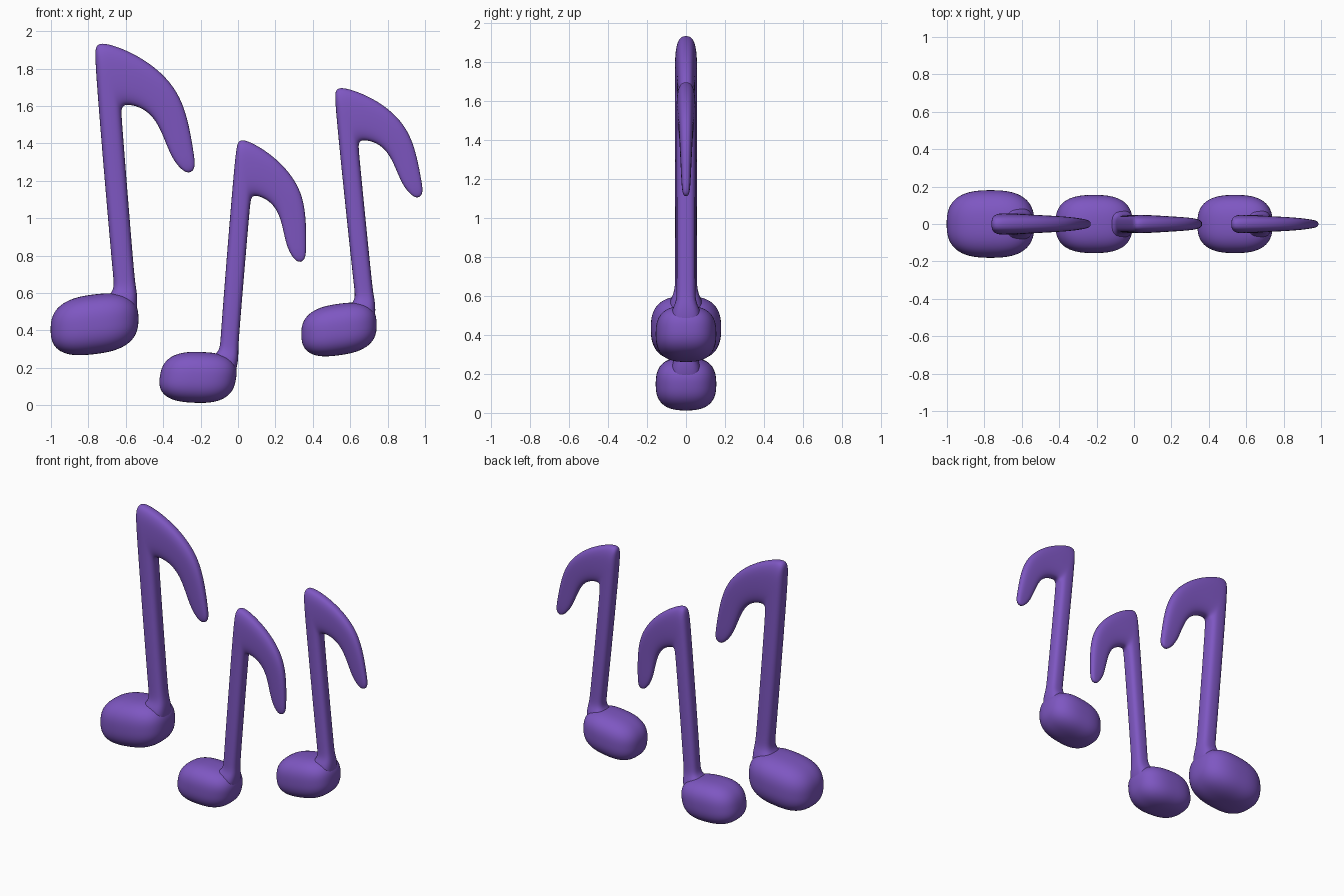
import bpy, bmesh, math
from mathutils import Matrix, Vector

if "Cube" in bpy.data.objects:
    bpy.data.objects.remove(bpy.data.objects["Cube"])

purple = bpy.data.materials.new("purple")
purple.diffuse_color = (0.209, 0.095, 0.539, 1)
purple.use_nodes = True
purple.node_tree.nodes["Principled BSDF"].inputs["Base Color"].default_value = purple.diffuse_color

HEAD = Vector((-0.767, 0, 0.433))      # centre of the large note's head

# Cross-sections of flag and stem, flag tip to stem foot:
# outer edge x, z, inner edge x, z, half thickness in y
SECTIONS = [
    (-.243, 1.249, -.270, 1.241, .012), (-.227, 1.283, -.307, 1.262, .023),
    (-.238, 1.358, -.353, 1.321, .028), (-.259, 1.487, -.388, 1.406, .033),
    (-.294, 1.615, -.425, 1.497, .038), (-.356, 1.727, -.473, 1.561, .043),
    (-.473, 1.834, -.532, 1.596, .048), (-.607, 1.906, -.591, 1.607, .054),
    (-.719, 1.941, -.615, 1.599, .057), (-.759, 1.930, -.623, 1.578, .058),
    (-.767, 1.882, -.621, 1.540, .058), (-.749, 1.636, -.619, 1.503, .057),
    (-.714, 1.209, -.596, 1.209, .056), (-.671, .717, -.556, .717, .056),
    (-.663, .647, -.548, .647, .057), (-.671, .610, -.540, .604, .066),
    (-.698, .578, -.536, .540, .092), (-.740, .524, -.550, .433, .092),
]


def finish(bm, name, matrix, levels):
    bmesh.ops.transform(bm, matrix=matrix, verts=bm.verts)
    bmesh.ops.recalc_face_normals(bm, faces=bm.faces)
    for f in bm.faces:
        f.smooth = True
    mesh = bpy.data.meshes.new(name)
    bm.to_mesh(mesh)
    bm.free()
    mesh.materials.append(purple)
    ob = bpy.data.objects.new(name, mesh)
    bpy.context.collection.objects.link(ob)
    sub = ob.modifiers.new("smooth", 'SUBSURF')
    sub.levels = sub.render_levels = levels


def power(v, n):
    return math.copysign(abs(v) ** (2 / n), v)


def stem_and_flag(name, matrix, count=20, n=2.8):
    """Loft of superellipse rings along the flag and down the stem."""
    bm = bmesh.new()
    rings = []
    for ox, oz, ix, iz, t in SECTIONS:
        mid = Vector((ox + ix, 0, oz + iz)) / 2
        half = Vector((ox - ix, 0, oz - iz)) / 2
        ring = []
        for k in range(count):
            a = 2 * math.pi * k / count
            p = mid + half * power(math.cos(a), n)
            p.y = t * power(math.sin(a), n)
            ring.append(bm.verts.new(p))
        rings.append(ring)
    for a, b in zip(rings, rings[1:]):
        for k in range(count):
            j = (k + 1) % count
            bm.faces.new((a[k], a[j], b[j], b[k]))
    bm.faces.new(rings[0])
    bm.faces.new(rings[-1])
    finish(bm, name, matrix, 2)


def note_head(name, matrix, n=2.7):
    """Rounded box, sheared so it rises towards the stem."""
    bm = bmesh.new()
    bmesh.ops.create_cube(bm, size=2)
    bmesh.ops.subdivide_edges(bm, edges=bm.edges[:], cuts=9, use_grid_fill=True)
    for v in bm.verts:
        d = Vector([math.tan(c * math.pi / 4) for c in v.co])
        d /= sum(abs(c) ** n for c in d) ** (1 / n)
        x = 0.235 * d.x
        v.co = HEAD + Vector((x, 0.181 * d.y, 0.160 * d.z + 0.12 * x))
    finish(bm, name, matrix, 1)


# name, head centre, scale, turn in the front plane (degrees, + leans left)
for name, pos, scale, turn in [
    ("large_note", HEAD, 1.0, 0),
    ("middle_note", Vector((-0.214, 0, 0.149)), 0.86, -9.4),
    ("right_note", Vector((0.540, 0, 0.405)), 0.86, 1.1),
]:
    m = (Matrix.Translation(pos) @ Matrix.Rotation(-math.radians(turn), 4, 'Y')
         @ Matrix.Scale(scale, 4) @ Matrix.Translation(-HEAD))
    note_head(name + "_head", m)
    stem_and_flag(name + "_stem_and_flag", m)
